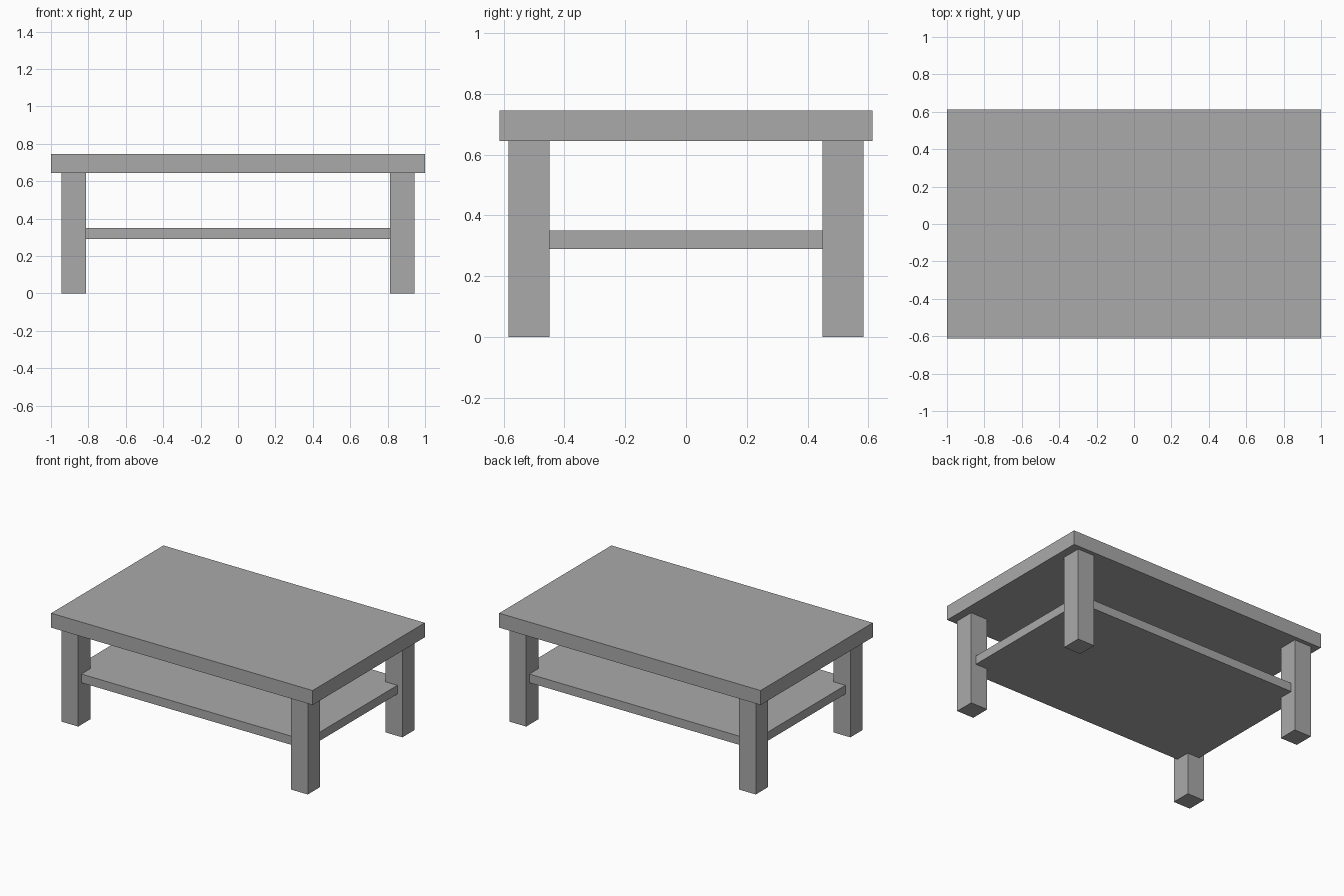
import bpy

cube = bpy.data.objects.get("Cube")
if cube:
    bpy.data.objects.remove(cube, do_unlink=True)

# Single plain grey finish
grey = bpy.data.materials.new("plain_grey")
grey.use_nodes = True
colour = (0.4, 0.4, 0.4, 1)
grey.diffuse_color = colour
grey.node_tree.nodes["Principled BSDF"].inputs["Base Color"].default_value = colour


def box(name, size, x, y, bottom):
    """Add a box of the given size, standing on the height `bottom`."""
    bpy.ops.mesh.primitive_cube_add(size=1, location=(x, y, bottom + size[2] / 2))
    obj = bpy.context.object
    obj.name = name
    obj.scale = size
    bpy.ops.object.transform_apply(location=False, rotation=False, scale=True)
    obj.data.materials.append(grey)
    return obj


LEG_HEIGHT = 0.645

# Thick slab top
box("table_top", (2, 1.226, 0.1), 0, 0, LEG_HEIGHT)

# Lower shelf, its corners set into the legs
box("lower_shelf", (1.81, 1.1, 0.06), 0, 0, 0.29)

# Four square legs
for side, sx in (("left", 1), ("right", -1)):
    for end, sy in (("front", -1), ("back", 1)):
        box(f"{end}_{side}_leg", (0.13, 0.135, LEG_HEIGHT), sx * 0.878, sy * 0.517, 0)
